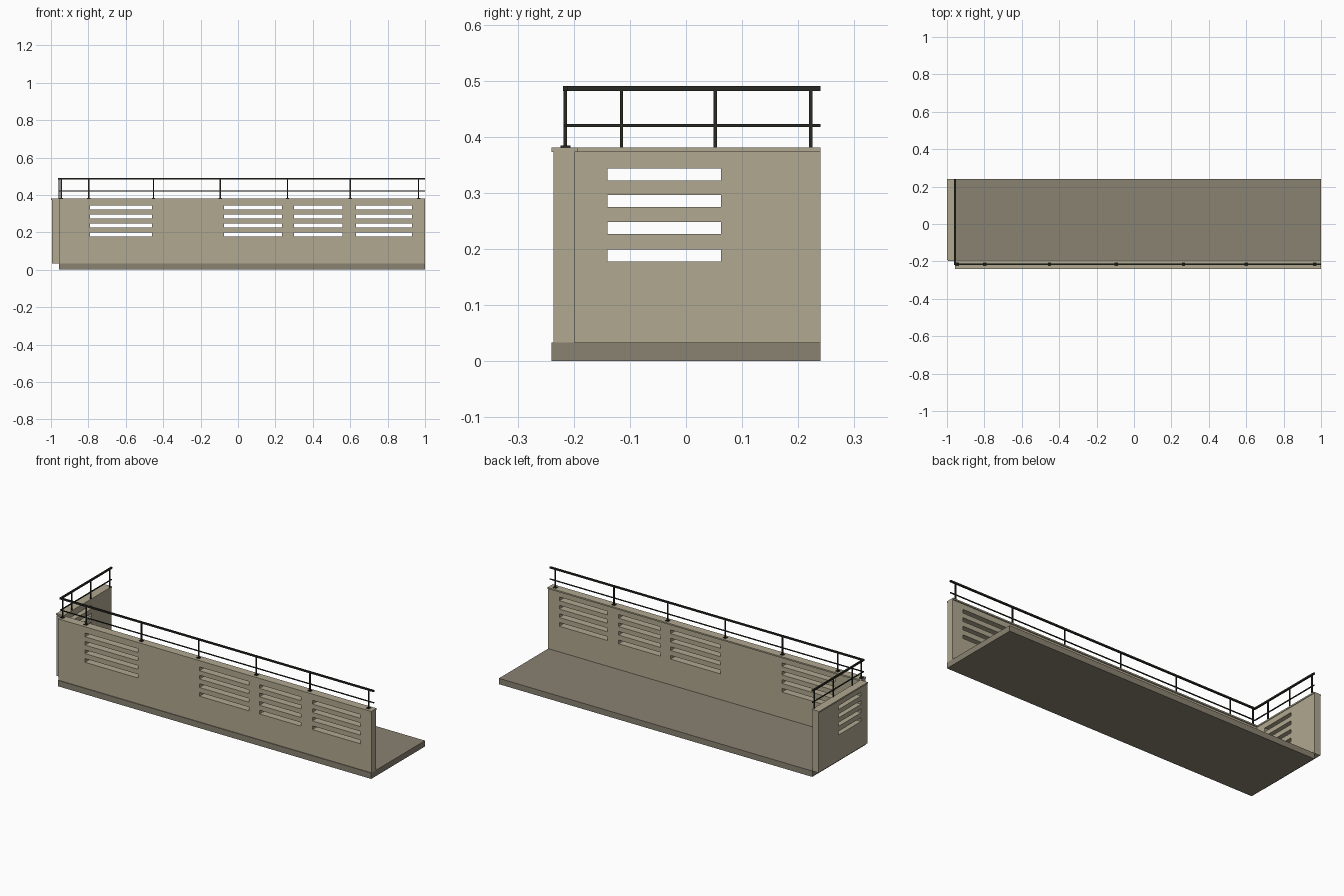
import bpy, bmesh
from mathutils import Vector

cube = bpy.data.objects.get("Cube")
if cube:
    bpy.data.objects.remove(cube, do_unlink=True)


def material(name, rgb, rough=0.8):
    m = bpy.data.materials.new(name)
    m.use_nodes = True
    m.diffuse_color = (*rgb, 1)
    bsdf = m.node_tree.nodes["Principled BSDF"]
    bsdf.inputs["Base Color"].default_value = (*rgb, 1)
    bsdf.inputs["Roughness"].default_value = rough
    return m


PLASTER = material("sand plaster", (0.434, 0.392, 0.279))
CONCRETE = material("grey brown concrete", (0.254, 0.223, 0.168))
METAL = material("dark railing metal", (0.022, 0.023, 0.017), 0.5)


def finish(name, bm, mat):
    bmesh.ops.recalc_face_normals(bm, faces=bm.faces)
    mesh = bpy.data.meshes.new(name)
    bm.to_mesh(mesh)
    bm.free()
    mesh.materials.append(mat)
    ob = bpy.data.objects.new(name, mesh)
    bpy.context.scene.collection.objects.link(ob)
    return ob


def add_box(bm, lo, hi):
    lo, hi = Vector(lo), Vector(hi)
    for v in bmesh.ops.create_cube(bm, size=1)["verts"]:
        v.co = (lo + hi) / 2 + v.co * (hi - lo)


def box(name, lo, hi, mat):
    bm = bmesh.new()
    add_box(bm, lo, hi)
    return finish(name, bm, mat)


def slotted_wall(name, ends, slots, place, depth):
    """Wall laid out as a grid with the slot cells left open, then thickened."""
    us = sorted([*ends, *(u for s in slots for u in s)])
    zs = sorted([WALL_BOTTOM, WALL_TOP, *(z for r in SLOT_ROWS for z in r)])
    bm = bmesh.new()
    grid = [[bm.verts.new(place(u, z)) for z in zs] for u in us]
    for i in range(len(us) - 1):
        for j in range(len(zs) - 1):
            if i % 2 and j % 2:
                continue
            bm.faces.new((grid[i][j], grid[i + 1][j], grid[i + 1][j + 1], grid[i][j + 1]))
    out = bmesh.ops.extrude_face_region(bm, geom=bm.faces[:], use_keep_orig=True)
    moved = [g for g in out["geom"] if isinstance(g, bmesh.types.BMVert)]
    bmesh.ops.translate(bm, verts=moved, vec=depth)
    return finish(name, bm, PLASTER)


WALL_BOTTOM, WALL_TOP, CAP_TOP = 0.033, 0.373, 0.381
SLOT_ROWS = [(z, z + 0.021) for z in (0.178, 0.227, 0.275, 0.322)]
SIDE_X, RAIL_Y = -0.957, -0.215

# Floor slab
box("floor_slab", (SIDE_X, -0.24, 0), (1, 0.24, WALL_BOTTOM), CONCRETE)

# Walls with ventilation slots
slotted_wall("front_wall", (SIDE_X, 1),
             [(-0.79, -0.46), (-0.075, 0.235), (0.3, 0.56), (0.63, 0.93)],
             lambda u, z: (u, -0.236, z), (0, 0.037, 0))
slotted_wall("side_wall", (-0.199, 0.24), [(-0.14, 0.062)],
             lambda u, z: (-0.995, u, z), (0.038, 0, 0))

# Coping on top of the walls
box("front_coping", (SIDE_X, -0.24, WALL_TOP), (1, -0.193, CAP_TOP), PLASTER)
box("side_coping", (-1, -0.193, WALL_TOP), (-0.954, 0.24, CAP_TOP), PLASTER)


# Handrails: one run along the front, one along the side
def rail(name, z, r):
    bm = bmesh.new()
    add_box(bm, (SIDE_X - r, RAIL_Y - r, z - r), (1, RAIL_Y + r, z + r))
    add_box(bm, (SIDE_X - r, RAIL_Y + r, z - r), (SIDE_X + r, 0.24, z + r))
    finish(name, bm, METAL)


rail("top_rail", 0.486, 0.0045)
rail("middle_rail", 0.42, 0.0025)

# Posts with small foot plates
posts = [(x, RAIL_Y) for x in (-0.945, -0.798, -0.452, -0.095, 0.265, 0.6, 0.966)]
posts += [(SIDE_X, y) for y in (-0.115, 0.052, 0.222)]
bm_posts, bm_feet = bmesh.new(), bmesh.new()
for x, y in posts:
    add_box(bm_posts, (x - 0.003, y - 0.003, CAP_TOP), (x + 0.003, y + 0.003, 0.483))
    if y == RAIL_Y:
        add_box(bm_feet, (x - 0.009, y - 0.009, CAP_TOP), (x + 0.009, y + 0.009, CAP_TOP + 0.003))
finish("railing_posts", bm_posts, METAL)
finish("post_foot_plates", bm_feet, METAL)
